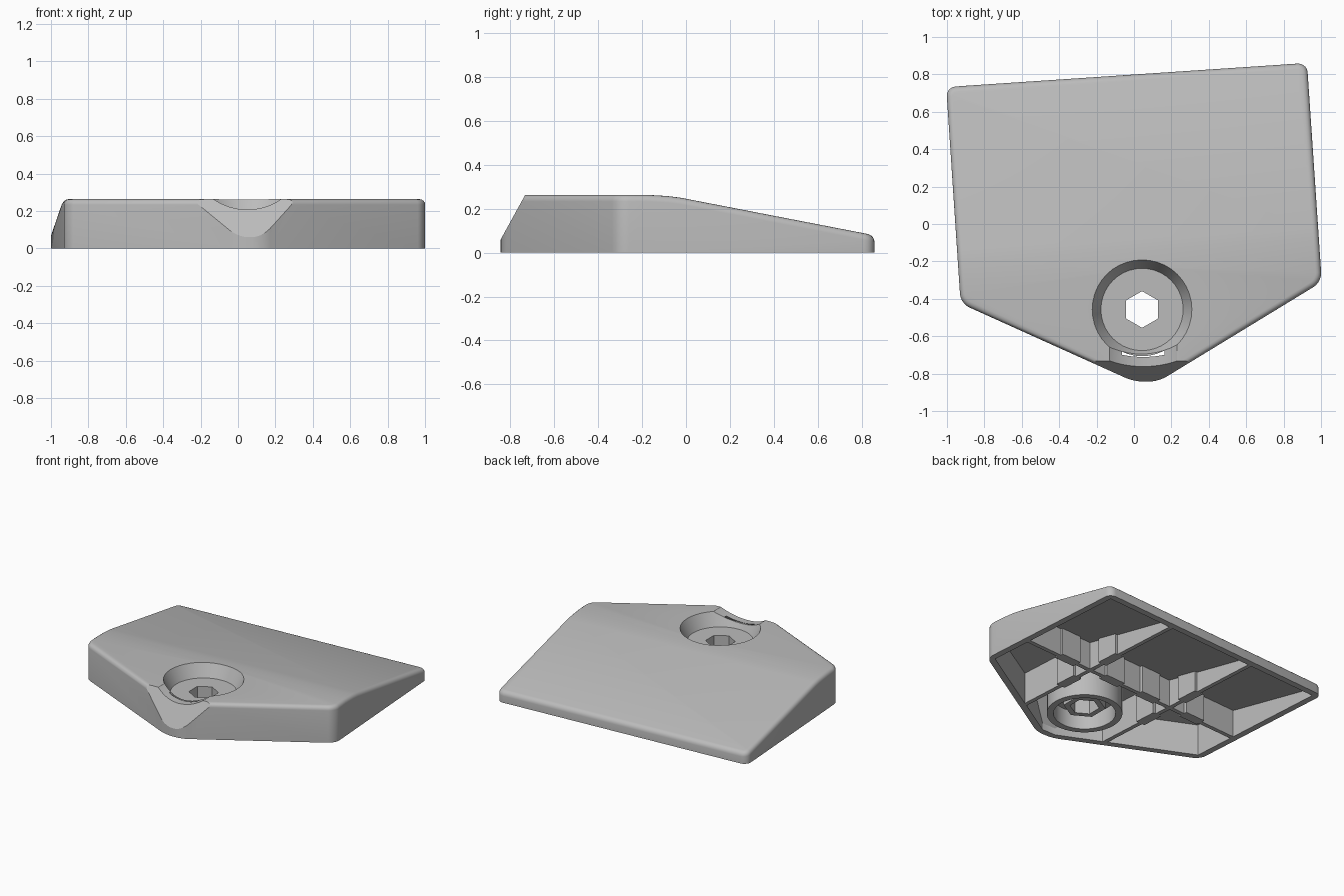
import bpy, bmesh, math
from mathutils import Vector, Matrix

old = bpy.data.objects.get("Cube")
if old:
    bpy.data.objects.remove(old, do_unlink=True)

# Single plain material
grey = bpy.data.materials.new("plain grey")
grey.use_nodes = True
grey.diffuse_color = (0.5, 0.5, 0.5, 1)
grey.node_tree.nodes["Principled BSDF"].inputs["Base Color"].default_value = (0.5, 0.5, 0.5, 1)

OUTLINE = [(-1.004, 0.732), (-0.927, -0.425), (0.0, -0.843),
           (0.13, -0.843), (1.004, -0.31), (0.925, 0.861)]
TILT = 0.06          # the rear edge and the ribs are slightly turned
HEIGHT = 0.263
BORE = Vector((0.043, -0.457, 0))


def make_object(name, bm, helper=False):
    bmesh.ops.recalc_face_normals(bm, faces=bm.faces[:])
    mesh = bpy.data.meshes.new(name)
    bm.to_mesh(mesh)
    bm.free()
    mesh.materials.append(grey)
    obj = bpy.data.objects.new(name, mesh)
    bpy.context.scene.collection.objects.link(obj)
    obj.hide_render = helper
    return obj


def slice_off(bm, point, normal):
    """Remove everything beyond a plane and close the cut."""
    geom = bm.verts[:] + bm.edges[:] + bm.faces[:]
    cut = bmesh.ops.bisect_plane(bm, geom=geom, dist=1e-5, plane_co=point,
                                 plane_no=normal, clear_outer=True)
    edges = [e for e in cut["geom_cut"] if isinstance(e, bmesh.types.BMEdge)]
    if edges:
        bmesh.ops.contextual_create(bm, geom=edges)
    bmesh.ops.recalc_face_normals(bm, faces=bm.faces[:])


def wedge(name, wall, roof, bottom, rounded, helper):
    """Five-sided wedge, drawn in by a wall and roof thickness."""
    bm = bmesh.new()
    bmesh.ops.create_cube(bm, size=4)

    def plane(point, normal, inset):
        n = Vector(normal).normalized()
        slice_off(bm, Vector(point) - n * inset, n)

    plane((0, 0, bottom), (0, 0, -1), 0)
    plane((0, 0, HEIGHT), (0, 0, 1), roof)
    for (ax, ay), (bx, by) in zip(OUTLINE, OUTLINE[1:] + OUTLINE[:1]):
        plane((ax, ay, 0), (by - ay, ax - bx, 0), wall)
    if rounded:
        upright = [e for e in bm.edges if abs(e.verts[0].co.z - e.verts[1].co.z) > 0.1]
        bmesh.ops.bevel(bm, geom=upright, offset=0.05, segments=5, profile=0.5, affect='EDGES')
    # Rear slope, eased into the flat top by two gentler cuts
    for y, z, slope in ((-0.24, HEIGHT, 0.06), (-0.14, 0.257, 0.13), (-0.04, 0.2415, 0.193)):
        plane((0, y, z), (-TILT * slope, slope, 1), roof)
    if rounded:
        rim = [e for e in bm.edges if len(e.link_faces) == 2
               and max(f.normal.z for f in e.link_faces) > 0.9
               and abs(min(f.normal.z for f in e.link_faces)) < 0.3]
        bmesh.ops.bevel(bm, geom=rim, offset=0.03, segments=4, profile=0.5, affect='EDGES')
    # Sloping facet at the front tip
    plane((0, -0.843, 0.06), (0, -0.2, 0.11), wall)
    return make_object(name, bm, helper)


def drum(name, r_low, r_high, z_low, z_high, sides=40):
    bm = bmesh.new()
    bmesh.ops.create_cone(bm, cap_ends=True, segments=sides, radius1=r_low, radius2=r_high,
                          depth=z_high - z_low,
                          matrix=Matrix.Translation(BORE + Vector((0, 0, (z_low + z_high) / 2))))
    return make_object(name, bm, True)


def rib(name, centre, length, width, across):
    bm = bmesh.new()
    bmesh.ops.create_cube(bm, size=1, matrix=Matrix.Diagonal((length, width, 0.8, 1)))
    angle = math.atan(TILT) + (0 if across else math.pi / 2)
    bmesh.ops.transform(bm, verts=bm.verts[:], matrix=Matrix.Translation(
        (centre[0], centre[1], 0.4)) @ Matrix.Rotation(angle, 4, 'Z'))
    return make_object(name, bm, True)


def cut(target, tools):
    bpy.context.view_layer.objects.active = target
    for tool in tools:
        mod = target.modifiers.new("cut", 'BOOLEAN')
        mod.operation = 'DIFFERENCE'
        mod.solver = 'EXACT'
        mod.object = tool
        bpy.ops.object.modifier_apply(modifier=mod.name)
        bpy.data.objects.remove(tool, do_unlink=True)


body = wedge("wedge_plate", 0, 0, 0, True, False)
cavity = wedge("cavity_cutter", 0.045, 0.035, -0.1, False, True)

# Ribs and screw boss are left standing inside the hollow underside
ribs = [rib("cross_rib", (0.02, -0.02), 2.4, 0.03, True)]
for x, y in ((0.38, 0.0), (-0.34, -0.04)):
    ribs.append(rib("long_rib", (x, y), 2.4, 0.03, False))
    for side in (-1, 1):
        ribs.append(rib("rib_block", (x + side * 0.2, y + side * 0.2 * TILT), 0.16, 0.07, True))
        ribs.append(rib("rib_block", (x - side * 0.2 * TILT, y + side * 0.2), 0.16, 0.07, False))
ribs.append(drum("boss", 0.25, 0.25, -0.001, 0.5))
cut(cavity, ribs)

# Screw recess, nut pocket with a six-sided collar, and the through hole
pocket = drum("pocket_cutter", 0.205, 0.205, -0.1, 0.125)
cut(pocket, [drum("collar", 0.14, 0.14, 0.05, 0.3, 6)])
recess = drum("recess_cutter", 0.22, 0.32, 0.17, 0.37)
hole = drum("hole_cutter", 0.098, 0.098, -0.2, 0.4, 6)

# Shallow scoop where the recess rim meets the front facet
bm = bmesh.new()
bmesh.ops.create_cone(bm, cap_ends=True, segments=64, radius1=0.32, radius2=0.32, depth=0.3,
                      matrix=Matrix.Translation((0.05, -0.75, 0.527)) @ Matrix.Rotation(math.pi / 2, 4, 'X'))
scoop = make_object("scoop_cutter", bm, True)
cut(body, [cavity, pocket, recess, scoop, hole])

bpy.ops.object.select_all(action='DESELECT')
body.select_set(True)
bpy.context.view_layer.objects.active = body
bpy.ops.object.shade_smooth_by_angle(angle=math.radians(25))
